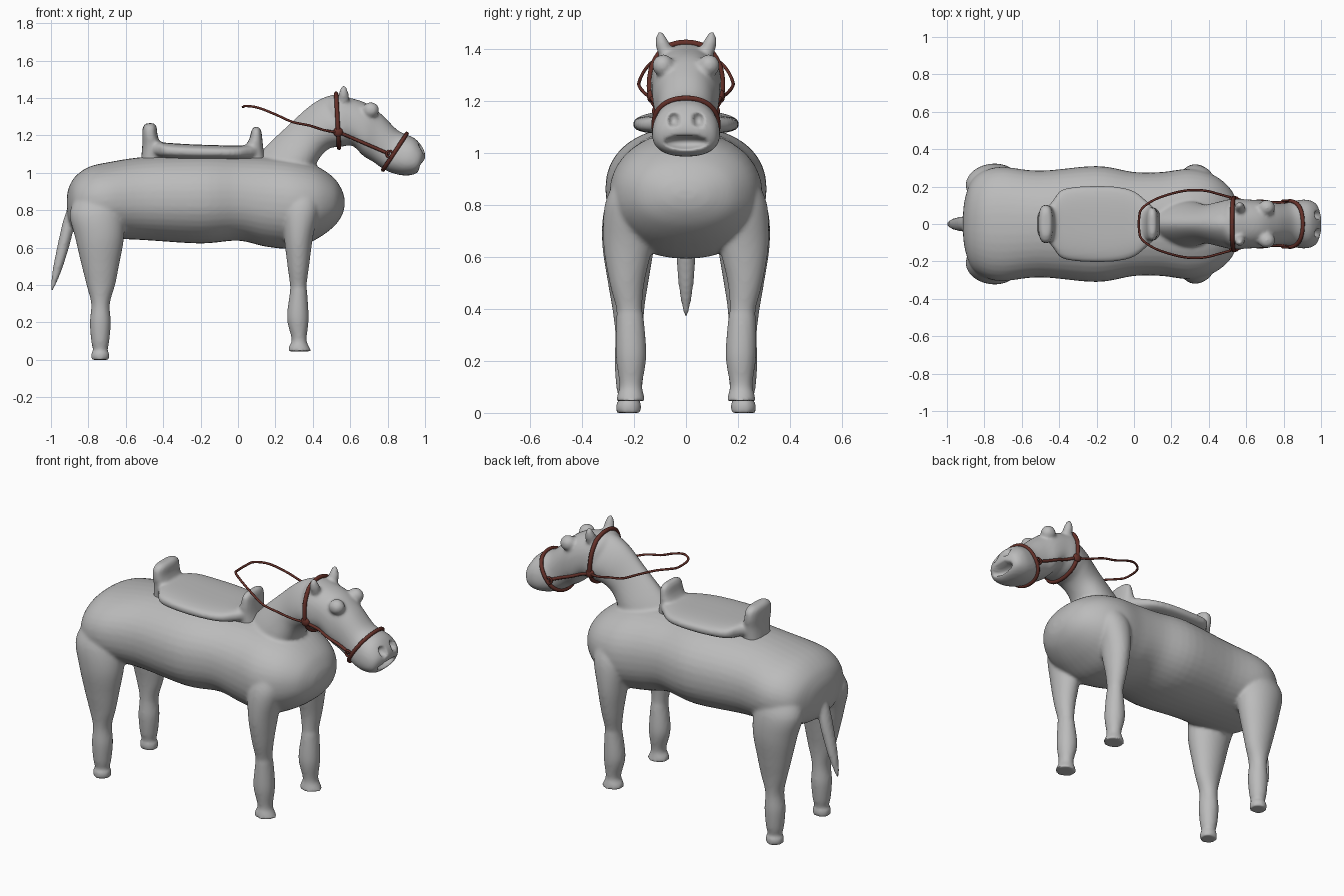
import bpy, bmesh, math
from mathutils import Vector, Matrix

if "Cube" in bpy.data.objects:
    bpy.data.objects.remove(bpy.data.objects["Cube"], do_unlink=True)


def make_material(name, colour):
    mat = bpy.data.materials.new(name)
    mat.use_nodes = True
    mat.diffuse_color = colour
    mat.node_tree.nodes["Principled BSDF"].inputs["Base Color"].default_value = colour
    return mat


GREY = make_material("plain grey", (0.5, 0.5, 0.5, 1))
LEATHER = make_material("red brown leather", (0.13, 0.03, 0.022, 1))


def smooth_path(points, steps=5):
    """Interpolate rows of numbers with a Catmull-Rom spline."""
    rows = []
    last = len(points) - 1
    for i in range(last):
        a, b, c, d = (points[min(max(i + k, 0), last)] for k in (-1, 0, 1, 2))
        for s in range(steps):
            t = s / steps
            rows.append([0.5 * (2 * q + (r - p) * t + (2 * p - 5 * q + 4 * r - u) * t * t
                                + (3 * q - p - 3 * r + u) * t ** 3)
                         for p, q, r, u in zip(a, b, c, d)])
    rows.append(list(points[last]))
    return rows


def loft(bm, stations, section, power=2.0, taper=0.0, sides=40):
    """Skin rounded rings; section(row) gives centre, long axis and side axis."""
    rings = []
    for row in smooth_path(stations):
        centre, up, side = (Vector(v) for v in section(*row))
        ring = []
        for k in range(sides):
            a = math.tau * k / sides
            c, s = math.cos(a), math.sin(a)
            u = math.copysign(abs(s) ** (2 / power), s)
            v = math.copysign(abs(c) ** (2 / power), c) * (1 - taper * u)
            ring.append(bm.verts.new(centre + up * u + side * v))
        rings.append(ring)
    faces = [bm.faces.new(rings[0]), bm.faces.new(rings[-1])]
    for r0, r1 in zip(rings, rings[1:]):
        for k in range(sides):
            n = (k + 1) % sides
            faces.append(bm.faces.new((r0[k], r0[n], r1[n], r1[k])))
    bmesh.ops.recalc_face_normals(bm, faces=faces)


def ball(bm, place, size):
    matrix = Matrix.Translation(place) @ Matrix.Diagonal((*size, 1))
    bmesh.ops.create_uvsphere(bm, u_segments=24, v_segments=16, radius=1, matrix=matrix)


def bake(obj, mat):
    """Replace an object by a plain mesh with its modifiers applied."""
    bpy.context.view_layer.update()
    graph = bpy.context.evaluated_depsgraph_get()
    mesh = bpy.data.meshes.new_from_object(obj.evaluated_get(graph))
    name = obj.name
    bpy.data.objects.remove(obj, do_unlink=True)
    mesh.materials.clear()
    mesh.materials.append(mat)
    mesh.polygons.foreach_set("use_smooth", [True] * len(mesh.polygons))
    result = bpy.data.objects.new(name, mesh)
    bpy.context.collection.objects.link(result)
    bpy.context.view_layer.update()
    return result


def add_mesh(name, bm):
    mesh = bpy.data.meshes.new(name)
    bm.to_mesh(mesh)
    bm.free()
    obj = bpy.data.objects.new(name, mesh)
    bpy.context.collection.objects.link(obj)
    return obj


def fuse(name, bm, voxel, rounds):
    obj = add_mesh(name, bm)
    remesh = obj.modifiers.new("fuse", "REMESH")
    remesh.mode = "VOXEL"
    remesh.voxel_size = voxel
    soften = obj.modifiers.new("soften", "SMOOTH")
    soften.iterations = rounds
    return bake(obj, GREY)


def tube(name, points, radius, closed=False):
    data = bpy.data.curves.new(name, "CURVE")
    data.dimensions = "3D"
    data.bevel_depth = radius
    data.bevel_resolution = 2
    data.use_fill_caps = True
    spline = data.splines.new("POLY")
    spline.points.add(len(points) - 1)
    for p, co in zip(spline.points, points):
        p.co = (*co, 1)
    spline.use_cyclic_u = closed
    obj = bpy.data.objects.new(name, data)
    bpy.context.collection.objects.link(obj)
    return bake(obj, LEATHER)


# Section rules for the lofts
def barrel(x, low, high, w):
    return (x, 0, (low + high) / 2), (0, 0, (high - low) / 2), (0, w, 0)


def slanted(xt, zt, xb, zb, w):
    return ((xt + xb) / 2, 0, (zt + zb) / 2), ((xt - xb) / 2, 0, (zt - zb) / 2), (0, w, 0)


def upright(z, back, front, inner, outer):
    return (((back + front) / 2, (inner + outer) / 2, z),
            ((front - back) / 2, 0, 0), (0, (outer - inner) / 2, 0))


# Horse: trunk
horse = bmesh.new()
loft(horse, [(-.915, .80, .87, .04), (-.905, .74, .92, .13), (-.87, .69, .98, .23),
             (-.8, .66, 1.03, .285), (-.7, .65, 1.055, .305), (-.5, .64, 1.085, .285),
             (-.2, .622, 1.10, .31), (0, .637, 1.09, .278), (.15, .605, 1.085, .278),
             (.3, .595, 1.07, .295), (.42, .645, 1.035, .265), (.51, .71, .975, .195),
             (.555, .77, .91, .11), (.57, .82, .86, .04)], barrel, power=2.2)

# Neck and head
loft(horse, [(.06, 1.03, .36, .92, .13), (.14, 1.13, .41, 1.03, .115),
             (.28, 1.265, .445, 1.09, .10), (.4, 1.37, .49, 1.13, .115),
             (.5, 1.415, .54, 1.14, .128), (.57, 1.40, .6, 1.16, .11)], slanted, taper=.3)
loft(horse, [(.46, 1.38, .48, 1.18, .08), (.51, 1.418, .54, 1.14, .132),
             (.6, 1.40, .61, 1.145, .13), (.69, 1.37, .67, 1.09, .127),
             (.77, 1.31, .72, 1.06, .113), (.85, 1.23, .77, 1.025, .11),
             (.9, 1.205, .82, 1, .123), (.95, 1.18, .89, .985, .13),
             (.99, 1.13, .95, .995, .112), (1.003, 1.085, .98, 1.03, .06)],
     slanted, power=2.3, taper=.08)

# Legs, mirrored across the middle
hind = [(.88, -.86, -.63, .12, .27), (.78, -.9, -.61, .1, .315), (.65, -.87, -.61, .12, .322),
        (.5, -.835, -.637, .145, .3), (.4, -.81, -.657, .16, .283), (.3, -.785, -.685, .165, .272),
        (.2, -.792, -.68, .16, .275), (.1, -.785, -.688, .168, .268), (.05, -.775, -.697, .178, .258),
        (.035, -.785, -.688, .172, .268), (0, -.785, -.688, .172, .268)]
fore = [(.9, .27, .42, .15, .27), (.8, .24, .43, .14, .312), (.65, .247, .4, .13, .318),
        (.5, .265, .38, .16, .294), (.4, .278, .367, .168, .268), (.36, .277, .37, .162, .268),
        (.22, .262, .378, .152, .27), (.11, .287, .367, .168, .256), (.07, .272, .38, .162, .264),
        (.045, .267, .393, .157, .268)]
for stations in (hind, fore):
    for side in (1, -1):
        loft(horse, [(z, b, f, side * i, side * o) for z, b, f, i, o in stations], upright)

# Tail, ears and eyes
loft(horse, [(.85, -.89, -.84, -.03, .03), (.76, -.93, -.87, -.037, .037),
             (.65, -.957, -.89, -.04, .04), (.5, -.988, -.935, -.03, .03),
             (.41, -1, -.97, -.016, .016), (.365, -1, -.99, -.006, .006)], upright)
for side in (1, -1):
    loft(horse, [(z, .565 - r, .565 + r, side * y - r, side * y + r) for z, y, r in
                 [(1.35, .07, .025), (1.39, .082, .029), (1.43, .093, .025), (1.465, .1, .01)]],
         upright)
    ball(horse, (.71, side * .088, 1.335), (.045, .042, .043))
body = fuse("horse_body", horse, .0095, 6)

# Mouth and nostrils, pressed into the muzzle
dents = [((.99, 0, 1.038), (.06, .085, .027))]
dents += [((.99, side * .048, 1.13), (.04, .023, .03)) for side in (1, -1)]
for vert in body.data.vertices:
    for centre, size in dents:
        off = [(p - c) / s for p, c, s in zip(vert.co, centre, size)]
        room = 1 - off[1] ** 2 - off[2] ** 2
        if room > 0 and vert.co.x > .9:
            vert.co.x = min(vert.co.x, centre[0] - size[0] * math.sqrt(room))
soften = body.modifiers.new("soften", "SMOOTH")
soften.iterations = 1
body = bake(body, GREY)

# Saddle: seat, raised back and raised front
seat = bmesh.new()
loft(seat, [(-.47, 1.09, 1.15, .08), (-.43, 1.085, 1.165, .13), (-.38, 1.075, 1.16, .185),
            (-.25, 1.07, 1.152, .203), (-.1, 1.07, 1.147, .2), (0, 1.07, 1.145, .175),
            (.07, 1.075, 1.15, .12), (.12, 1.085, 1.15, .07)], barrel, power=2.8)
loft(seat, [(1.06, -.52, -.4, -.09, .09), (1.14, -.512, -.41, -.095, .095),
            (1.2, -.512, -.43, -.103, .103), (1.245, -.508, -.435, -.095, .095),
            (1.265, -.49, -.45, -.06, .06)], upright, power=2.6)
loft(seat, [(1.06, .02, .15, -.09, .09), (1.12, .03, .137, -.09, .09),
            (1.18, .06, .13, -.09, .09), (1.225, .072, .124, -.082, .082),
            (1.245, .085, .112, -.05, .05)], upright, power=2.6)
fuse("saddle", seat, .009, 6)


# Bridle, laid on the surface of the head
def lay(origin, target, lift):
    origin, target = Vector(origin), Vector(target)
    way = (target - origin).normalized()
    hit, place, normal, index = body.ray_cast(origin, way)
    return (place if hit else target) - way * lift


def band(name, top, bottom, radius):
    top, bottom = Vector((top[0], 0, top[1])), Vector((bottom[0], 0, bottom[1]))
    centre, up = (top + bottom) / 2, (top - bottom).normalized()
    points = []
    for k in range(48):
        a = math.tau * k / 48
        way = up * math.sin(a) + Vector((0, math.cos(a), 0))
        points.append(lay(centre + way * .23, centre, radius * .5))
    tube(name, points, radius, closed=True)


band("head_strap", (.525, 1.42), (.54, 1.13), .012)
band("nose_strap", (.9, 1.205), (.775, 1.015), .011)
for side, label in ((1, "left"), (-1, "right")):
    cheek = []
    for k in range(13):
        t = k / 12
        x, z = .535 + .275 * t, 1.218 - .118 * t
        cheek.append(lay((x, side * .3, z), (x, 0, z), .005))
    tube(label + "_cheek_strap", cheek, .009)
    stud = bmesh.new()
    ball(stud, cheek[0], (.026, .016, .026))
    bake(add_mesh(label + "_buckle", stud), LEATHER)
    hoop = [cheek[-1] + Vector((.017 * math.cos(a), side * .008, .017 * math.sin(a)))
            for a in (math.tau * k / 20 for k in range(20))]
    tube(label + "_bit_ring", hoop, .006, closed=True)

# Reins, one loop floating over the neck
half = [(.535, .137, 1.215), (.46, .158, 1.228), (.38, .178, 1.253), (.29, .18, 1.272),
        (.2, .162, 1.312), (.11, .13, 1.347), (.045, .085, 1.357), (.028, .04, 1.352)]
loop = half + [(x, -y, z) for x, y, z in reversed(half)]
tube("reins", smooth_path(loop), .0065)
